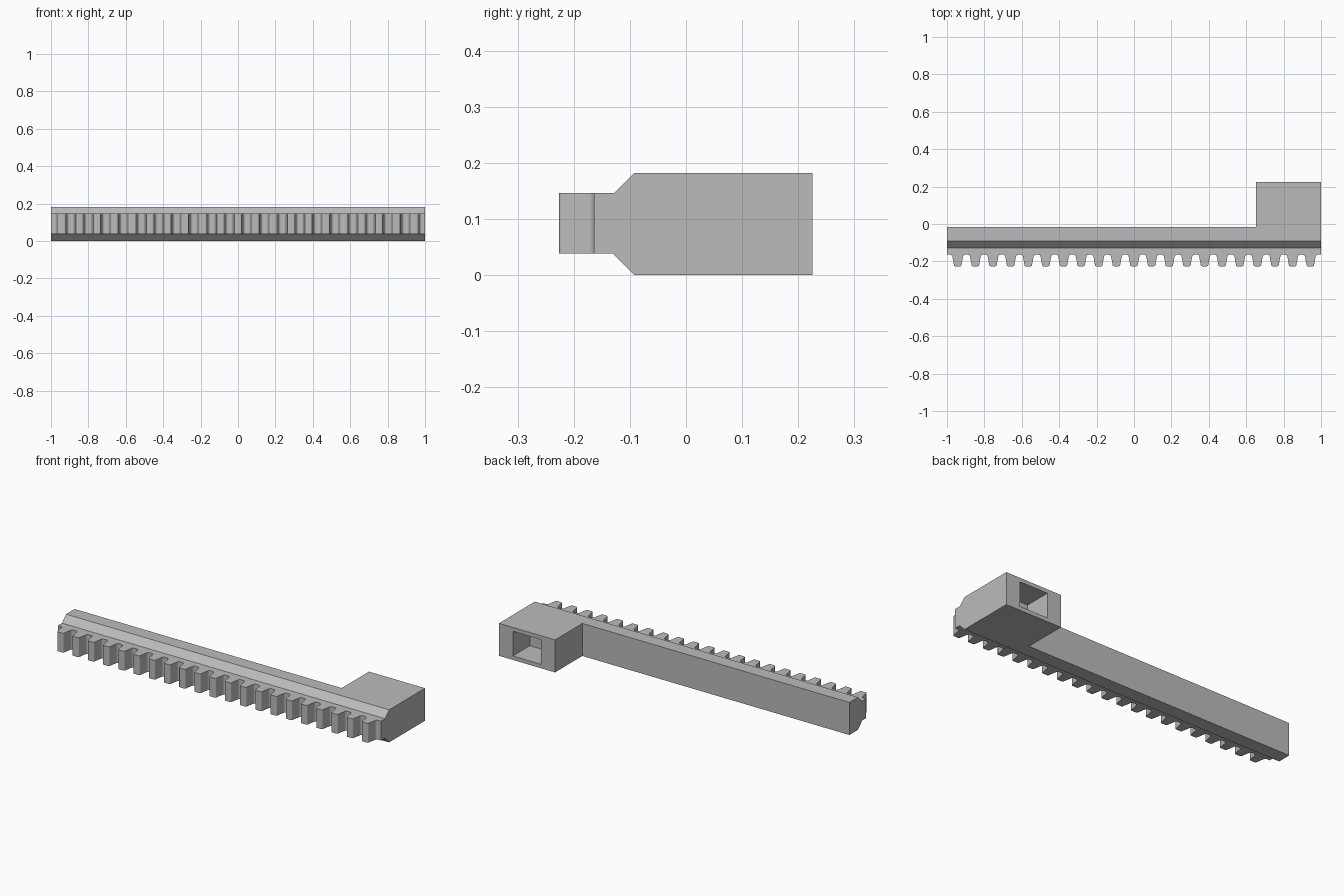
import bpy, bmesh
from math import pi, sin, cos, radians
from mathutils import Vector

cube = bpy.data.objects.get("Cube")
if cube:
    bpy.data.objects.remove(cube, do_unlink=True)

grey = bpy.data.materials.new("plain grey")
grey.use_nodes = True
colour = (0.5, 0.5, 0.5, 1)
grey.diffuse_color = colour
grey.node_tree.nodes["Principled BSDF"].inputs["Base Color"].default_value = colour

HEIGHT = 0.182
FRONT, BACK = -0.128, -0.016      # bar depth range
CHAMFER = 0.036
ROOT, TIP = -0.164, -0.226        # tooth depth range
PITCH = 0.03 * pi
TEETH = 21


def prism(name, outline, z0, z1, chamfer_front=False):
    """Extrude a plan outline upward, optionally chamfering its long front edges."""
    bm = bmesh.new()
    face = bm.faces.new([bm.verts.new((x, y, z0)) for x, y in outline])
    top = bmesh.ops.extrude_face_region(bm, geom=[face])["geom"]
    bmesh.ops.translate(bm, vec=(0, 0, z1 - z0),
                        verts=[v for v in top if isinstance(v, bmesh.types.BMVert)])
    if chamfer_front:
        front = [e for e in bm.edges
                 if all(abs(v.co.y - FRONT) < 1e-5 for v in e.verts)
                 and abs(e.verts[0].co.x - e.verts[1].co.x) > 1]
        bmesh.ops.bevel(bm, geom=front, offset=CHAMFER, segments=1, affect='EDGES')
    bmesh.ops.recalc_face_normals(bm, faces=bm.faces)
    mesh = bpy.data.meshes.new(name)
    bm.to_mesh(mesh)
    bm.free()
    mesh.materials.append(grey)
    obj = bpy.data.objects.new(name, mesh)
    bpy.context.collection.objects.link(obj)
    return obj


def rounded(a, corner, b, size, steps=5):
    """Points of a small rounded corner between two straight runs."""
    a, c, b = Vector(a), Vector(corner), Vector(b)
    p, q = c + (a - c).normalized() * size, c + (b - c).normalized() * size
    return [p.lerp(c, t).lerp(c.lerp(q, t), t) for t in (i / steps for i in range(steps + 1))]


# Bar with the end block in one L-shaped body
body = prism("bar_with_end_block",
             [(-1, FRONT), (1, FRONT), (1, 0.225), (0.653, 0.225), (0.653, BACK), (-1, BACK)],
             0, HEIGHT, chamfer_front=True)

# Blind square pocket in the back of the block
cutter = prism("pocket_cutter", [(0.739, 0.075), (0.914, 0.075), (0.914, 0.3), (0.739, 0.3)],
               0.022, 0.16)
cutter.hide_render = True
cutter.hide_viewport = True
cut = body.modifiers.new("pocket", 'BOOLEAN')
cut.operation = 'DIFFERENCE'
cut.solver = 'EXACT'
cut.object = cutter

# Toothed strip: rounded roots and tips, repeated along the bar
corners = [(-0.047, ROOT), (-0.030, ROOT), (-0.019, TIP), (0.019, TIP), (0.030, ROOT), (0.047, ROOT)]
sizes = [0.012, 0.006, 0.006, 0.012]
tooth = []
for i, size in enumerate(sizes):
    tooth += rounded(*corners[i:i + 3], size)
outline = [(1, FRONT), (-1, FRONT), (-1, ROOT)]
for k in range(TEETH):
    centre = (k - (TEETH - 1) / 2) * PITCH
    outline += [(centre + p.x, p.y) for p in tooth]
outline.append((1, ROOT))
strip = prism("toothed_strip", outline, 0.038, 0.146)

bpy.ops.object.select_all(action='DESELECT')
strip.select_set(True)
bpy.context.view_layer.objects.active = strip
bpy.ops.object.shade_smooth_by_angle(angle=radians(30))
